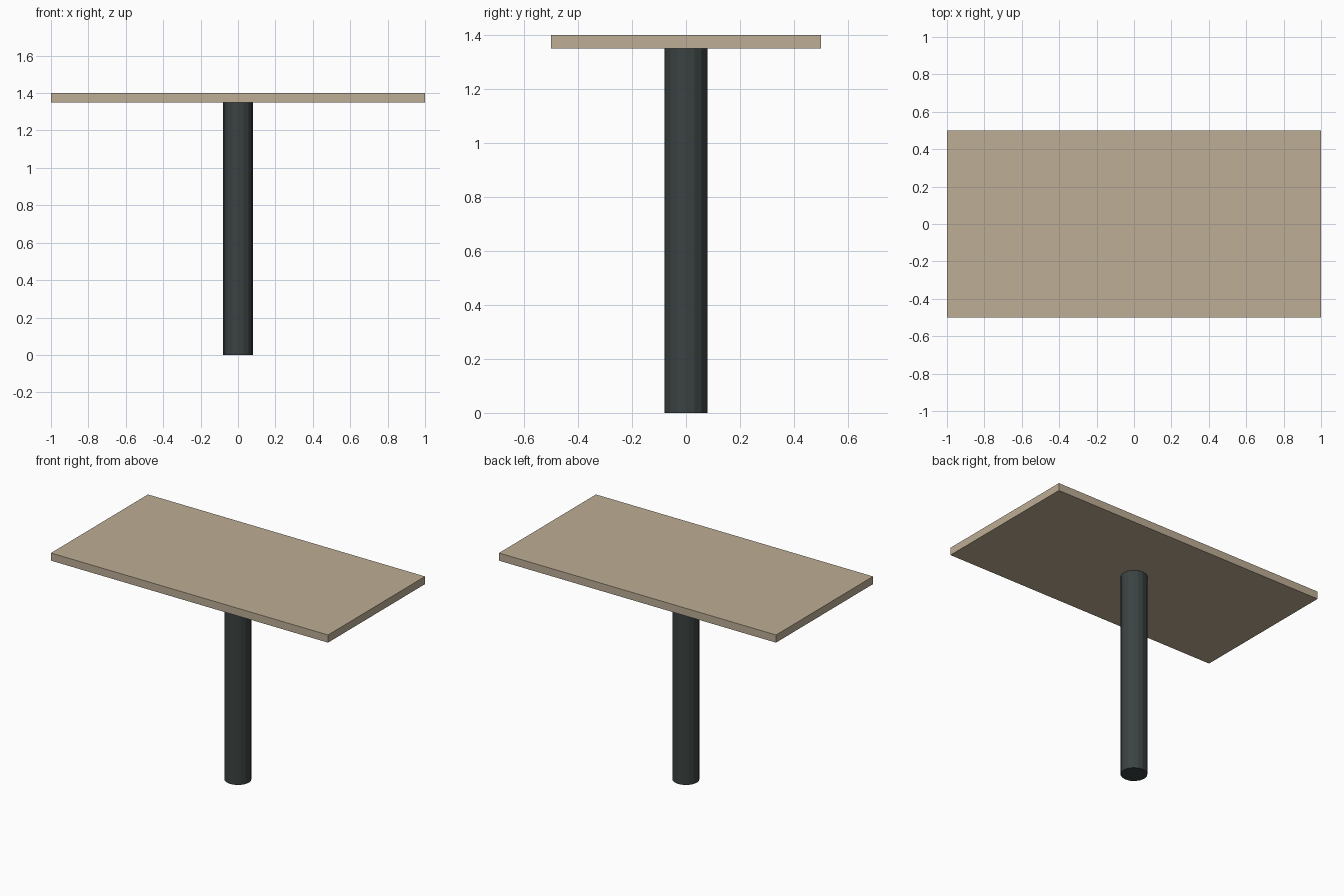
import bpy

cube = bpy.data.objects.get("Cube")
if cube:
    bpy.data.objects.remove(cube, do_unlink=True)


def make_material(name, color):
    mat = bpy.data.materials.new(name)
    mat.use_nodes = True
    mat.diffuse_color = (*color, 1)
    mat.node_tree.nodes["Principled BSDF"].inputs["Base Color"].default_value = (*color, 1)
    return mat


def finish(name, mat):
    obj = bpy.context.object
    obj.name = name
    obj.data.materials.append(mat)
    return obj


tan_wood = make_material("tan wood", (0.51, 0.42, 0.30))
dark_metal = make_material("dark grey metal", (0.043, 0.056, 0.054))

HEIGHT, THICKNESS = 1.4, 0.05
LEG = HEIGHT - THICKNESS

# Rectangular slab top
bpy.ops.mesh.primitive_cube_add(size=1, location=(0, 0, LEG + THICKNESS / 2))
top = finish("table_top", tan_wood)
top.scale = (2, 1, THICKNESS)
bpy.ops.object.transform_apply(location=False, rotation=False, scale=True)

# Faceted central leg
bpy.ops.mesh.primitive_cylinder_add(vertices=16, radius=0.08, depth=LEG,
                                    location=(0, 0, LEG / 2))
finish("pedestal_leg", dark_metal)
